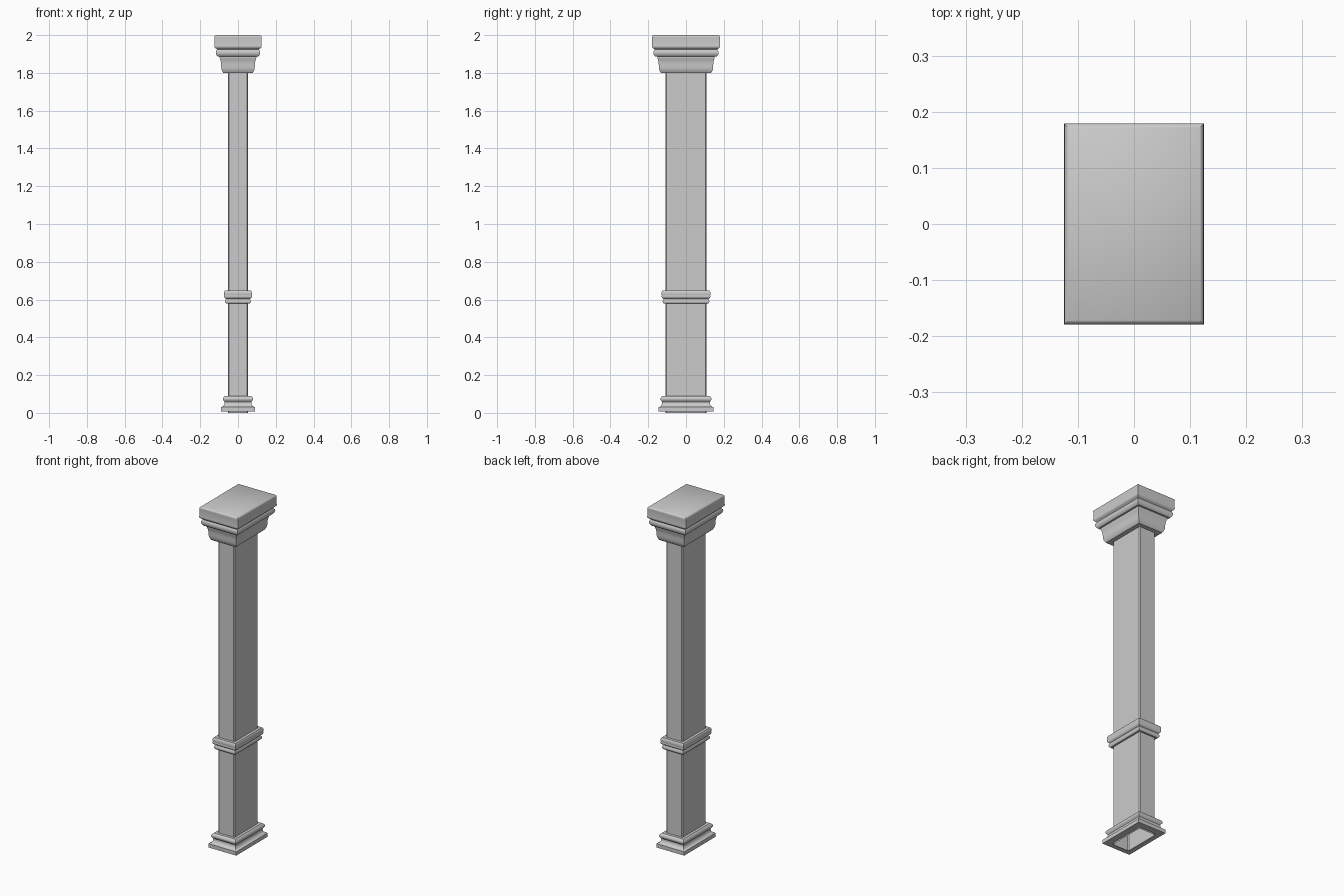
import bpy
import math
from mathutils import Vector

cube = bpy.data.objects.get("Cube")
if cube:
    bpy.data.objects.remove(cube)

HALF_X, HALF_Y = 0.053, 0.108   # half size of the shaft

stone = bpy.data.materials.new("grey stone")
stone.use_nodes = True
GREY = (0.6, 0.6, 0.6, 1)
stone.diffuse_color = GREY
stone.node_tree.nodes["Principled BSDF"].inputs["Base Color"].default_value = GREY


def make_object(name, verts, faces):
    mesh = bpy.data.meshes.new(name)
    mesh.from_pydata(verts, [], faces)
    mesh.materials.append(stone)
    obj = bpy.data.objects.new(name, mesh)
    bpy.context.collection.objects.link(obj)
    return obj


def shade(obj):
    bpy.ops.object.select_all(action="DESELECT")
    obj.select_set(True)
    bpy.context.view_layer.objects.active = obj
    bpy.ops.object.shade_smooth_by_angle(angle=math.radians(35))


def curve_profile(points, steps=6):
    """Expand (offset, height, bulge) points; bulge bows the run leading to a point."""
    path = [Vector(points[0][:2])]
    for d, z, bulge in points[1:]:
        start, end = path[-1].copy(), Vector((d, z))
        run = end - start
        normal = Vector((run.y, -run.x))
        count = steps if bulge else 1
        for i in range(1, count + 1):
            t = i / count
            path.append(start + run * t + normal * bulge * math.sin(math.pi * t))
    return path


def moulding(name, points, cap_top=False):
    """Sweep a profile round the rectangular shaft with mitred corners."""
    path = curve_profile(points)
    verts, faces = [], []
    for d, z in path:
        x, y = HALF_X + d, HALF_Y + d
        verts += [(-x, -y, z), (x, -y, z), (x, y, z), (-x, y, z)]
    for ring in range(len(path) - 1):
        a = ring * 4
        for i in range(4):
            j = (i + 1) % 4
            faces.append((a + i, a + j, a + 4 + j, a + 4 + i))
    if cap_top:
        last = len(verts) - 4
        faces.append(tuple(range(last, last + 4)))
    shade(make_object(name, verts, faces))


# Shaft: open tube with slightly chamfered corners
BEVEL = 0.006
outline = []
for sx, sy in ((-1, -1), (1, -1), (1, 1), (-1, 1)):
    pair = [(sx * (HALF_X - BEVEL), sy * HALF_Y), (sx * HALF_X, sy * (HALF_Y - BEVEL))]
    outline += pair if sx * sy < 0 else pair[::-1]
n = len(outline)
shaft_verts = [(x, y, z) for z in (0, 1.81) for x, y in outline]
shaft_faces = [(i, (i + 1) % n, n + (i + 1) % n, n + i) for i in range(n)]
make_object("shaft", shaft_verts, shaft_faces)

# Base: plinth, sloping cove and rounded bead
moulding("base_moulding", [
    (0, 0.008, 0), (0.037, 0.008, 0), (0.037, 0.03, 0), (0.031, 0.032, 0),
    (0.018, 0.058, -0.15), (0.021, 0.062, 0), (0.021, 0.086, 0.25),
    (0.016, 0.09, 0), (0, 0.09, 0)])

# Middle band: small stepped fillet below a rounded bead
moulding("middle_band", [
    (0, 0.578, 0), (0.009, 0.578, 0), (0.014, 0.596, 0.2), (0.010, 0.604, 0),
    (0.017, 0.608, 0), (0.020, 0.622, 0.15), (0.020, 0.642, 0.08),
    (0.016, 0.648, 0), (0, 0.648, 0)])

# Capital: flared cove, rounded bead and thick top slab
moulding("capital", [
    (0, 1.80, 0), (0.025, 1.80, 0), (0.036, 1.835, 0.08), (0.044, 1.88, -0.05),
    (0.044, 1.887, 0), (0.054, 1.887, 0), (0.064, 1.915, 0.15),
    (0.058, 1.924, 0), (0.062, 1.928, 0), (0.071, 1.948, 0.2),
    (0.071, 1.985, 0), (0.064, 2.0, 0.2)], cap_top=True)
